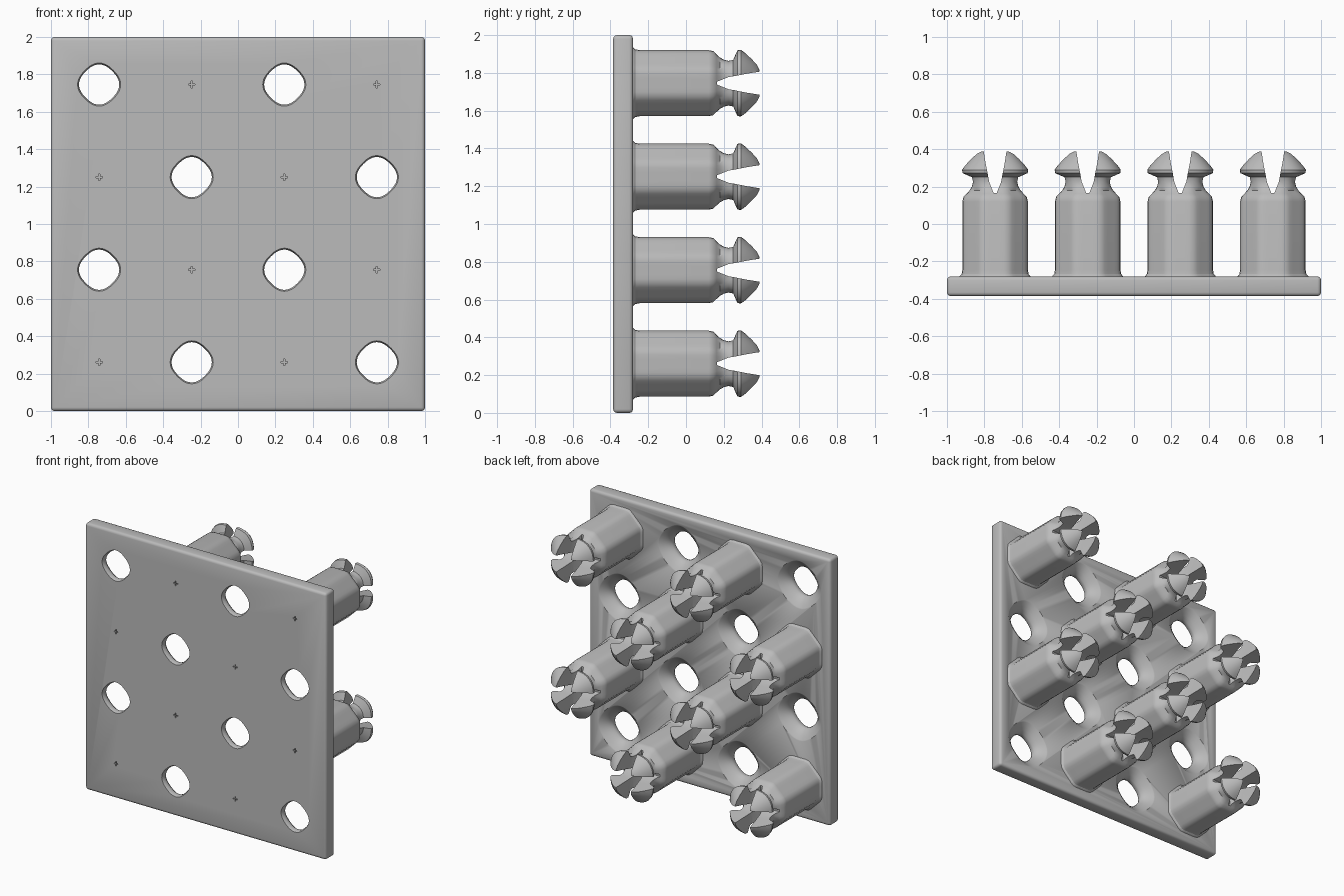
import bpy, bmesh, math
from mathutils import Matrix

if "Cube" in bpy.data.objects:
    bpy.data.objects.remove(bpy.data.objects["Cube"])

grey = bpy.data.materials.new("plain_grey")
grey.use_nodes = True
COLOUR = (0.5, 0.5, 0.5, 1)
grey.diffuse_color = COLOUR
grey.node_tree.nodes["Principled BSDF"].inputs["Base Color"].default_value = COLOUR

PITCH = 0.495
SIDES = 48


def add_object(name, bm):
    bmesh.ops.recalc_face_normals(bm, faces=bm.faces)
    mesh = bpy.data.meshes.new(name)
    bm.to_mesh(mesh)
    bm.free()
    mesh.materials.append(grey)
    obj = bpy.data.objects.new(name, mesh)
    bpy.context.collection.objects.link(obj)
    return obj


def loft(bm, profile, shape, x=0, z=0):
    """Skin rings along y; shape(angle, y) scales each radius."""
    rings = []
    for y, r in profile:
        ring = []
        for i in range(SIDES):
            a = math.tau * i / SIDES
            k = r * shape(a, y)
            ring.append(bm.verts.new((x + k * math.cos(a), y, z + k * math.sin(a))))
        rings.append(ring)
    for low, high in zip(rings, rings[1:]):
        for i in range(SIDES):
            j = (i + 1) % SIDES
            bm.faces.new((low[i], low[j], high[j], high[i]))
    bm.faces.new(rings[0])
    bm.faces.new(rings[-1])


def prism(bm, outline, half_depth, turn):
    """Extrude an x-y outline along z, then turn it about y."""
    front = [bm.verts.new((x, y, -half_depth)) for x, y in outline]
    face = bm.faces.new(front)
    out = bmesh.ops.extrude_face_region(bm, geom=[face])["geom"]
    top = [g for g in out if isinstance(g, bmesh.types.BMVert)]
    bmesh.ops.translate(bm, verts=top, vec=(0, 0, 2 * half_depth))
    bmesh.ops.rotate(bm, verts=front + top, cent=(0, 0, 0),
                     matrix=Matrix.Rotation(turn, 3, "Y"))


def apply_modifiers(obj):
    graph = bpy.context.evaluated_depsgraph_get()
    mesh = bpy.data.meshes.new_from_object(obj.evaluated_get(graph))
    obj.modifiers.clear()
    obj.data = mesh


def cut(obj, cutter):
    mod = obj.modifiers.new("cut", "BOOLEAN")
    mod.operation = "DIFFERENCE"
    mod.solver = "EXACT"
    mod.object = cutter
    apply_modifiers(obj)
    bpy.data.objects.remove(cutter)


def smooth(obj, degrees):
    bpy.ops.object.select_all(action="DESELECT")
    obj.select_set(True)
    bpy.context.view_layer.objects.active = obj
    bpy.ops.object.shade_smooth_by_angle(angle=math.radians(degrees))


def peg_shape(a, y):
    # Softened octagon on the body, rounded square on the snap head
    if y < 0.19:
        off = (a + math.pi / 8) % (math.pi / 4) - math.pi / 8
        return min(1 / math.cos(off), 1.06)
    return 1.04 - 0.06 * math.cos(4 * a)


def hole_shape(a, y):
    return 1 + 0.035 * math.cos(4 * a)


# Checkerboard of hole and peg positions
cells = [(i, j, (i - 1.5) * PITCH, 1.003 + (j - 1.5) * PITCH)
         for i in range(4) for j in range(4)]
holes = [(x, z) for i, j, x, z in cells if (i + j) % 2]
pegs = [(x, z) for i, j, x, z in cells if (i + j) % 2 == 0]

# Square plate with rounded edges
bm = bmesh.new()
bmesh.ops.create_cube(bm, size=1)
bmesh.ops.scale(bm, vec=(2, 0.105, 2), verts=bm.verts)
bmesh.ops.translate(bm, vec=(0, -0.333, 1), verts=bm.verts)
bmesh.ops.bevel(bm, geom=bm.edges[:], offset=0.02, segments=3,
                profile=0.5, affect="EDGES")
plate = add_object("plate", bm)

# Flared sockets, wide at the back
bm = bmesh.new()
socket = [(-0.40, 0.118), (-0.38, 0.109), (-0.365, 0.104), (-0.345, 0.106),
          (-0.32, 0.125), (-0.30, 0.147), (-0.285, 0.168), (-0.27, 0.19)]
for x, z in holes:
    loft(bm, socket, hole_shape, x, z)
cut(plate, add_object("socket_cutter", bm))

# Tiny cross-shaped dimples in front of the pegs
for turn in (0, math.pi / 2):
    bm = bmesh.new()
    for x, z in pegs:
        made = bmesh.ops.create_cube(bm, size=1)["verts"]
        bmesh.ops.scale(bm, vec=(0.036, 0.06, 0.007), verts=made)
        bmesh.ops.rotate(bm, verts=made, cent=(0, 0, 0),
                         matrix=Matrix.Rotation(turn, 3, "Y"))
        bmesh.ops.translate(bm, vec=(x, -0.385, z), verts=made)
    cut(plate, add_object("dimple_cutter", bm))
smooth(plate, 35)

# Peg body, neck and barbed head in one profile
bm = bmesh.new()
loft(bm, [(-0.30, 0.195), (-0.28, 0.19), (-0.268, 0.179), (-0.245, 0.175),
          (0.12, 0.175), (0.145, 0.169), (0.162, 0.152), (0.18, 0.136),
          (0.20, 0.127), (0.225, 0.121), (0.25, 0.127), (0.262, 0.155),
          (0.272, 0.178), (0.29, 0.181), (0.315, 0.163), (0.35, 0.131),
          (0.375, 0.106), (0.388, 0.086)], peg_shape)
peg = add_object("peg_1", bm)

# Crossed slots split the head into four prongs
half = [(0.008, 0.165), (0.018, 0.19), (0.032, 0.225), (0.04, 0.27),
        (0.05, 0.32), (0.066, 0.42)]
outline = half + [(-x, y) for x, y in reversed(half)]
for turn in (0, math.pi / 2):
    bm = bmesh.new()
    prism(bm, outline, 0.4, turn)
    cut(peg, add_object("slot_cutter", bm))
smooth(peg, 32)

# Copies of the peg across the board
for n, (x, z) in enumerate(pegs):
    obj = peg
    if n:
        obj = bpy.data.objects.new(f"peg_{n + 1}", peg.data)
        bpy.context.collection.objects.link(obj)
    obj.location = (x, 0, z)
